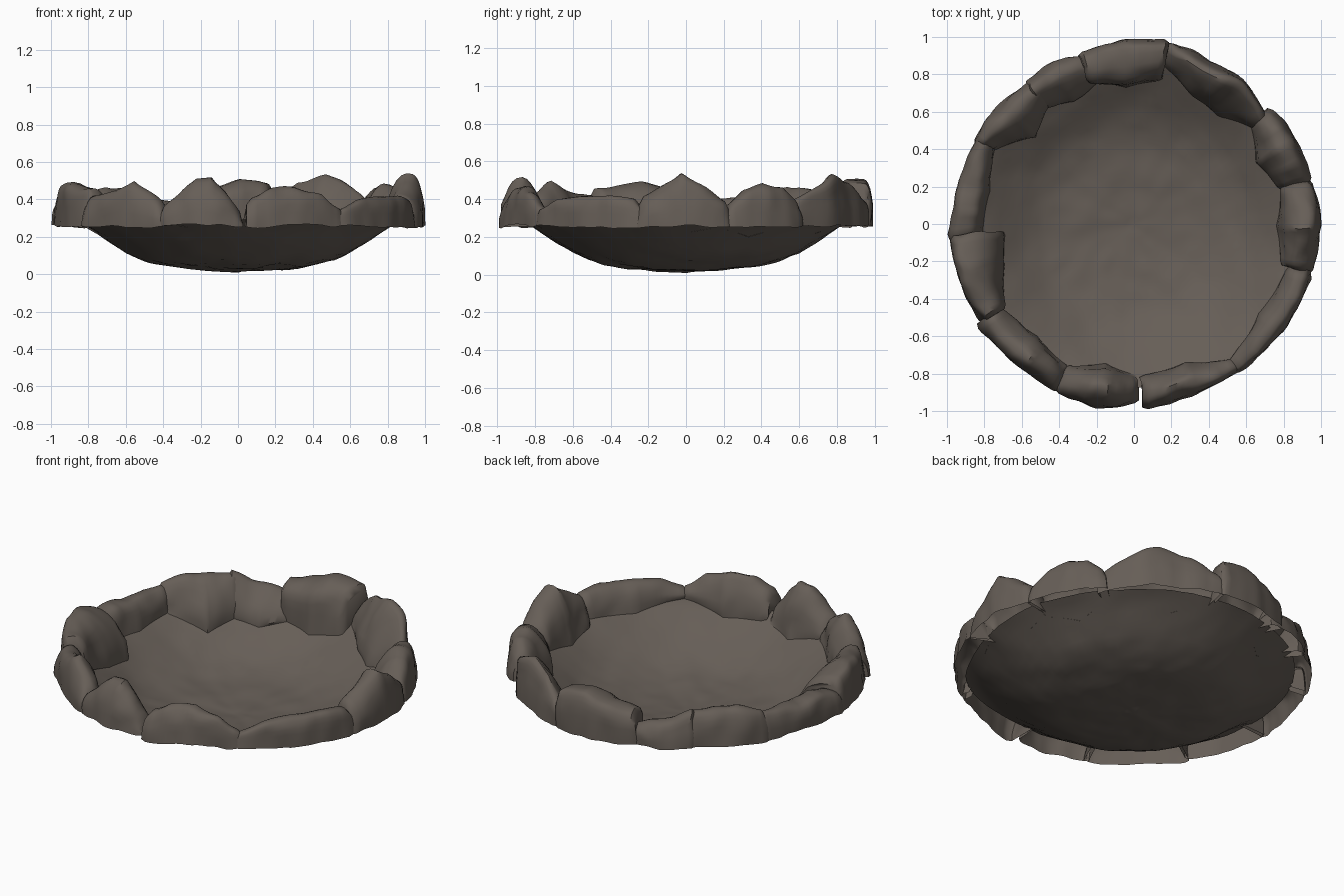
import bpy, bmesh, math
from mathutils import Vector, noise

if "Cube" in bpy.data.objects:
    bpy.data.objects.remove(bpy.data.objects["Cube"])

stone = bpy.data.materials.new("dark_brown_stone")
stone.diffuse_color = (0.133, 0.112, 0.095, 1)
stone.use_nodes = True
stone.node_tree.nodes["Principled BSDF"].inputs["Base Color"].default_value = stone.diffuse_color


def finish(bm, name, angle):
    bmesh.ops.recalc_face_normals(bm, faces=bm.faces)
    mesh = bpy.data.meshes.new(name)
    bm.to_mesh(mesh)
    bm.free()
    ob = bpy.data.objects.new(name, mesh)
    bpy.context.collection.objects.link(ob)
    mesh.materials.append(stone)
    bpy.ops.object.select_all(action='DESELECT')
    bpy.context.view_layer.objects.active = ob
    ob.select_set(True)
    bpy.ops.object.shade_smooth_by_angle(angle=math.radians(angle))
    return ob


def lerp_list(vals, t):
    x = t * (len(vals) - 1)
    i = min(int(x), len(vals) - 2)
    return vals[i] + (vals[i + 1] - vals[i]) * (x - i)


# Bowl profile as (radius, height)
PROFILE = [(0.0, 0.015), (0.15, 0.02), (0.3, 0.032), (0.42, 0.05), (0.52, 0.078),
           (0.6, 0.115), (0.68, 0.165), (0.75, 0.212), (0.81, 0.25), (0.87, 0.285),
           (0.95, 0.30)]


def bowl_z(r):
    for (r0, z0), (r1, z1) in zip(PROFILE, PROFILE[1:]):
        if r <= r1:
            return z0 + (z1 - z0) * (r - r0) / (r1 - r0)
    return PROFILE[-1][1]


# Shallow bowl, one weathered shell; its rim reaches out further at the front right
def make_bowl():
    bm = bmesh.new()
    n = 96
    centre = bm.verts.new((0, 0, 0.008))
    rings = []
    for k in range(1, 23):
        ring = []
        for i in range(n):
            a = 2 * math.pi * i / n
            off = (math.degrees(a) - 310) / 16
            r = (0.875 + 0.05 * math.exp(-off * off)) * k / 22
            p = Vector((r * math.cos(a), r * math.sin(a), bowl_z(r)))
            p.z += 0.010 * noise.noise(p * 5) + 0.006 * noise.noise(p * 12)
            ring.append(bm.verts.new(p))
        rings.append(ring)
    for i in range(n):
        j = (i + 1) % n
        bm.faces.new((centre, rings[0][i], rings[0][j]))
        for a, b in zip(rings, rings[1:]):
            bm.faces.new((a[i], b[i], b[j], a[j]))
    finish(bm, "bowl", 60)


# One hollow rim rock: swept along an arc, open below
def rock(name, a0, a1, inner, outer, heights, ridge, bulge=2.6, hollow=1.7):
    bm = bmesh.new()
    n, m = 20, 7
    sections = []
    for s in range(n + 1):
        t = s / n
        ang = math.radians(a0 + (a1 - a0) * t)
        ri, ro = lerp_list(inner, t), lerp_list(outer, t)
        h, rg = lerp_list(heights, t), lerp_list(ridge, t)
        if s in (0, n):                      # slightly worn ends
            h -= 0.025
            ri, ro = ri + 0.01, ro - 0.012
        rp = ri + (ro - ri) * rg
        zi = bowl_z(ri) + 0.002
        pts = []
        for k in range(m + 1):               # outer side up to the ridge
            u = k / m * math.pi / 2
            c, d = math.cos(u) ** (2 / bulge), math.sin(u) ** (2 / bulge)
            pts.append((rp + (ro - rp) * c, 0.256 + (h - 0.256) * d))
        for k in range(1, m + 1):            # ridge down to the bowl floor
            u = (1 - k / m) * math.pi / 2
            c, d = math.cos(u) ** (2 / hollow), math.sin(u) ** (2 / hollow)
            pts.append((rp + (ri - rp) * c, zi + (h - zi) * d))
        if s in (0, n):                      # the cap follows the bowl
            pts.append((max(ri + 0.01, 0.83), 0.262))
        row = []
        for k, (r, z) in enumerate(pts):
            p = Vector((r * math.cos(ang), r * math.sin(ang), z))
            w = noise.noise_vector(p * 4.5) * 0.016 + noise.noise_vector(p * 11) * 0.010
            row.append(bm.verts.new(p + w * (0.2 if k >= 2 * m else 1)))
        sections.append(row)
    for a, b in zip(sections, sections[1:]):
        for k in range(2 * m):
            bm.faces.new((a[k], a[k + 1], b[k + 1], b[k]))
    # end caps
    bm.faces.new(sections[0])
    bm.faces.new(sections[-1][::-1])
    bmesh.ops.triangulate(bm, faces=[f for f in bm.faces if len(f.verts) > 4])
    finish(bm, name, 42)


make_bowl()

# Rim rocks, counter-clockwise from +x
rock("rim_rock_right", -15.5, 14, [0.81, 0.76, 0.81], [0.98, 1.0, 0.98],
     [0.40, 0.47, 0.54, 0.47, 0.38], [0.5, 0.55, 0.45])
rock("rim_rock_right_back", 13, 41, [0.80, 0.73, 0.82], [0.98, 0.985, 0.96],
     [0.36, 0.46, 0.49, 0.47, 0.38], [0.6, 0.55, 0.55])
rock("rim_rock_back_right", 38, 80, [0.82, 0.73, 0.76, 0.86], [0.91, 0.97, 0.96, 0.99],
     [0.38, 0.46, 0.53, 0.49, 0.38], [0.6, 0.8, 0.7, 0.6], 3.0, 1.4)
rock("rim_rock_back", 79, 108, [0.78, 0.73, 0.79], [0.99, 0.985, 0.96],
     [0.48, 0.51, 0.47, 0.43], [0.75, 0.65, 0.6], 4, 3)
rock("rim_rock_back_left", 104, 128, [0.78, 0.73, 0.78], [0.94, 0.97, 0.95],
     [0.34, 0.38, 0.41, 0.46], [0.65, 0.65, 0.65], 2.6, 1.5)
rock("rim_rock_left_back", 124, 153, [0.79, 0.70, 0.85], [0.94, 0.96, 0.96],
     [0.43, 0.46, 0.46, 0.41], [0.6, 0.65, 0.6], 2.6, 1.6)
rock("rim_rock_left", 150, 185, [0.85, 0.79, 0.81], [0.95, 0.96, 1.0],
     [0.40, 0.41, 0.41, 0.43, 0.39], [0.6, 0.5, 0.5], 3.5, 2.4)
rock("rim_rock_left_front", 183.5, 213, [0.69, 0.73, 0.82], [0.985, 0.985, 0.97],
     [0.45, 0.48, 0.47, 0.45], [0.75, 0.7, 0.6], 4, 2)
rock("rim_rock_front_left", 212, 246, [0.84, 0.79, 0.84], [1.0, 0.98, 0.99],
     [0.42, 0.43, 0.46, 0.50, 0.44, 0.36], [0.5, 0.55, 0.5])
rock("rim_rock_front", 244.5, 272, [0.84, 0.76, 0.81], [0.99, 1.0, 0.95],
     [0.36, 0.44, 0.52, 0.52, 0.42, 0.31], [0.6, 0.5, 0.5], 2.2)
rock("rim_rock_front_right", 273, 307, [0.81, 0.79, 0.90], [0.99, 0.975, 0.97],
     [0.40, 0.46, 0.47, 0.43, 0.33], [0.5, 0.5, 0.6])
rock("rim_rock_right_front", 304, 345, [0.90, 0.82, 0.85], [0.975, 0.97, 0.985],
     [0.33, 0.40, 0.42, 0.42, 0.39], [0.6, 0.65, 0.5], 3.5, 1.9)
